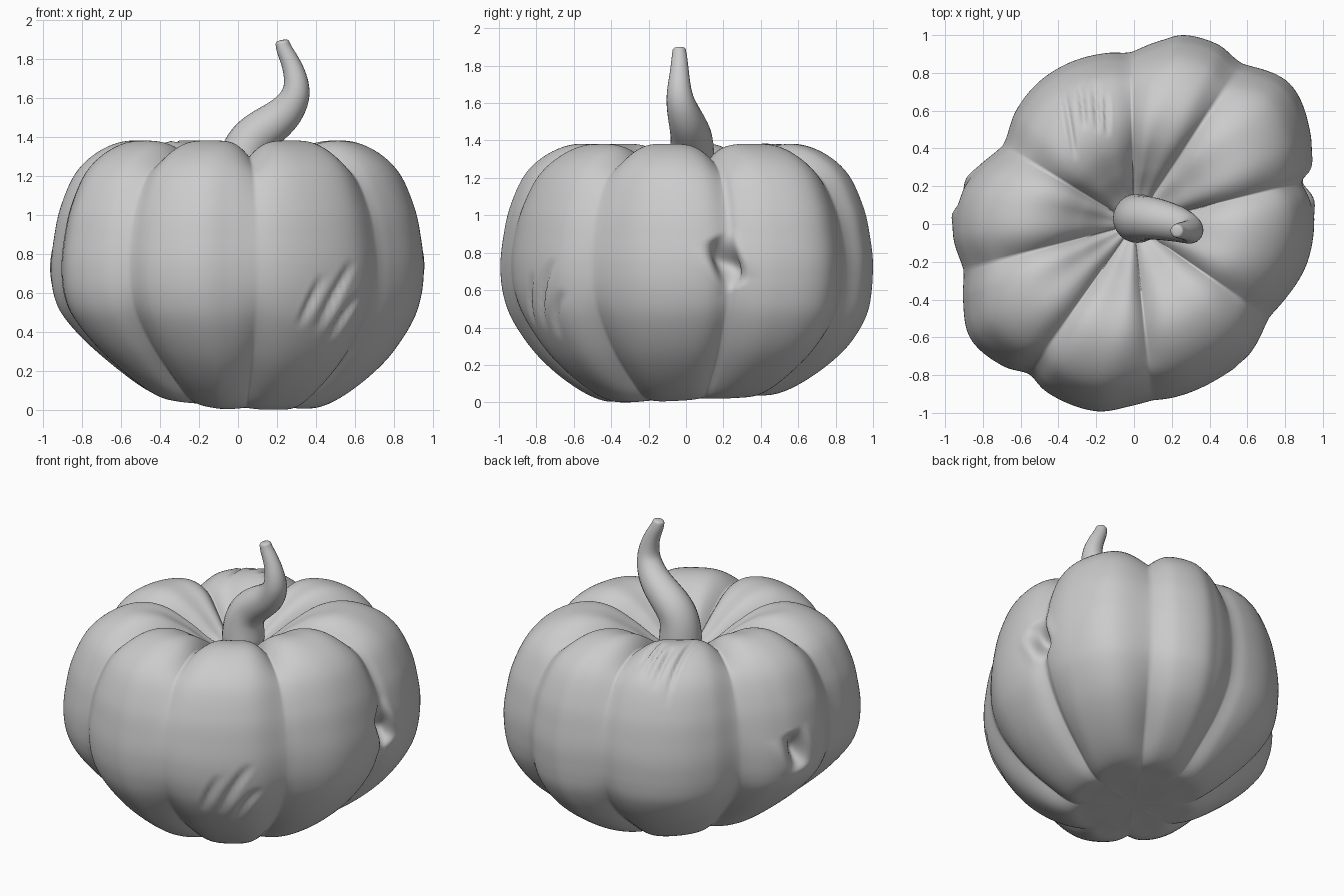
import bpy, bmesh
from math import sin, cos, pi, radians, exp
from mathutils import Vector

if "Cube" in bpy.data.objects:
    bpy.data.objects.remove(bpy.data.objects["Cube"])

# Plan outline of the lobed body: (angle in degrees, radius)
OUTLINE = [(6, .957), (14, .945), (18, .985), (28, 1.055), (42, 1.11), (56, 1.035), (65, 1.05),
           (75, 1.035), (82, .98), (91, .92), (99, .92), (112, .92), (124, .905), (136, .868),
           (149, .82), (162, .895), (171, .942), (183, .961), (195, .945), (204, .992),
           (215, 1.057), (227, 1.026), (235, .98), (243, 1.005), (258, 1.012), (268, .97),
           (275, .95), (283, .945), (295, .935), (311, .922), (324, .882), (333, .894), (348, .941)]
# Vertical profile: (radius fraction, height, groove depth)
PROFILE = [(0, .05, 0), (.3, .045, 0), (.45, .05, .02), (.62, .14, .045), (.8, .29, .045),
           (.93, .46, .03), (.985, .6, .015), (1, .75, .01), (.985, .9, .01), (.95, 1.06, .02),
           (.87, 1.235, .04), (.75, 1.345, .07), (.6, 1.4, .085), (.45, 1.38, .085),
           (.3, 1.29, .07), (.15, 1.17, .03), (0, 1.11, 0)]
GROOVES = [14, 56, 91, 149, 195, 235, 276, 325, 374]
# Holes, scratches and dimples: (view axis, start, end, width, depth)
DENTS = [((1, 0, 0), (0, .15, .88), (0, .28, .62), .05, .10),
         ((-1, 0, 0), (0, .18, .86), (0, .11, .60), .05, .10),
         ((0, -1, 0), (.31, 0, .42), (.44, 0, .70), .016, .022),
         ((0, -1, 0), (.40, 0, .40), (.59, 0, .77), .018, .03),
         ((0, -1, 0), (.46, 0, .35), (.62, 0, .60), .016, .025),
         ((0, 0, 1), (-.38, .76, 0), (-.31, .34, 0), .014, .025),
         ((0, 0, 1), (-.29, .76, 0), (-.26, .50, 0), .014, .025),
         ((0, 0, 1), (-.21, .76, 0), (-.19, .48, 0), .014, .025),
         ((0, 0, 1), (-.15, .70, 0), (-.14, .46, 0), .012, .02)]


def spline(pts, steps):
    """Catmull-Rom through pts[1:-1]."""
    out = []
    for a, b, c, d in zip(pts, pts[1:], pts[2:], pts[3:]):
        for k in range(steps):
            t = k / steps
            out.append(tuple(.5 * (2*q + (r-p)*t + (2*p-5*q+4*r-s)*t*t + (3*q-p-3*r+s)*t**3)
                             for p, q, r, s in zip(a, b, c, d)))
    return out + [pts[-2]]


def make_object(name, bm):
    bmesh.ops.recalc_face_normals(bm, faces=bm.faces)
    me = bpy.data.meshes.new(name)
    for f in bm.faces:
        f.smooth = True
    bm.to_mesh(me)
    bm.free()
    ob = bpy.data.objects.new(name, me)
    bpy.context.collection.objects.link(ob)
    return ob


def skin(bm, rings):
    rows = [[bm.verts.new(p) for p in r] for r in rings]
    n = len(rows[0])
    for lo, hi in zip(rows, rows[1:]):
        for i in range(n):
            j = (i + 1) % n
            bm.faces.new((lo[i], lo[j], hi[j], hi[i]))
    return rows


# Lobed pumpkin body
first, second, last = OUTLINE[0], OUTLINE[1], OUTLINE[-1]
loop = [(last[0] - 360, last[1])] + OUTLINE + [(first[0] + 360, first[1]), (second[0] + 360, second[1])]
columns = spline(loop, 10)[:-1]
profile = spline([(-.3, .045, 0)] + PROFILE + [(-.15, 1.17, .03)], 9)


def groove(deg):
    deg = deg if deg >= GROOVES[0] else deg + 360
    for a, b in zip(GROOVES, GROOVES[1:]):
        if a <= deg <= b:
            return (1 - sin(pi * (deg - a) / (b - a))) ** 2
    return 0


shape = [(radians(a), r, groove(a)) for a, r in columns]
rings = []
for i, (s, z, depth) in enumerate(profile):
    p, q = profile[max(i - 1, 0)], profile[min(i + 1, len(profile) - 1)]
    nrm = Vector((q[1] - p[1], p[0] - q[0])).normalized()
    low = max(0, 1 - z / .7)
    low = low * low * (3 - 2 * low)          # eased, so no crease shows
    ring = []
    for a, r, g in shape:
        rad = r * s * (1 + .12 * low * max(0, sin(a))) - nrm.x * depth * g
        rad = max(rad, 0)
        x, y = rad * cos(a), rad * sin(a)
        # The underside is tilted, higher at the left and back
        ring.append((x, y, z - nrm.y * depth * g + low * (.05 * y - .03 * x + .12 * max(0, -x - .1))))
    rings.append(ring)
base = min(p[2] for r in rings for p in r)
bm = bmesh.new()
skin(bm, [[(x, y, z - base) for x, y, z in r] for r in rings])
bmesh.ops.remove_doubles(bm, verts=bm.verts, dist=.0005)
bmesh.ops.recalc_face_normals(bm, faces=bm.faces)
bm.normal_update()

# Press tapered holes and scratches into the skin, with a slight raised rim
for axis, a, b, width, depth in DENTS:
    axis, a, b = Vector(axis), Vector(a), Vector(b)
    ab = b - a
    for v in bm.verts:
        if v.normal.dot(axis) < .3:
            continue
        p = v.co - axis * v.co.dot(axis)
        t = min(1, max(0, (p - a).dot(ab) / ab.length_squared))
        d = (p - a - ab * t).length / width
        if d < 4:
            v.co -= v.normal * depth * sin(pi * t) * (exp(-d * d) - .12 * exp(-(d - 1.9) ** 2 * 2))
make_object("pumpkin_body", bm)

# Curved stem: (x, y, z, radius)
path = [(.02, .03, 1.0, .14), (.02, .03, 1.12, .14), (.025, .03, 1.31, .125), (.10, .03, 1.415, .115),
        (.23, 0, 1.51, .098), (.303, -.035, 1.63, .074), (.28, -.035, 1.76, .053),
        (.237, -.035, 1.85, .042), (.225, -.038, 1.90, .034), (.22, -.04, 1.93, .03)]
points = spline(path, 2)
rings = []
for i, p in enumerate(points):
    c = Vector(p[:3])
    tan = Vector(points[min(i + 1, len(points) - 1)][:3]) - Vector(points[max(i - 1, 0)][:3])
    tan.normalize()
    side = Vector((0, 1, 0)).cross(tan).normalized()
    up = tan.cross(side)
    rings.append([c + p[3] * 1.17 * (side * cos(k * pi / 3) + up * sin(k * pi / 3)) for k in range(6)])
bm = bmesh.new()
rows = skin(bm, rings)
bm.faces.new(rows[-1])
bm.faces.new(rows[0][::-1])
stem = make_object("stem", bm)
stem.modifiers.new("smooth", 'SUBSURF').levels = 2
stem.modifiers[0].render_levels = 2
